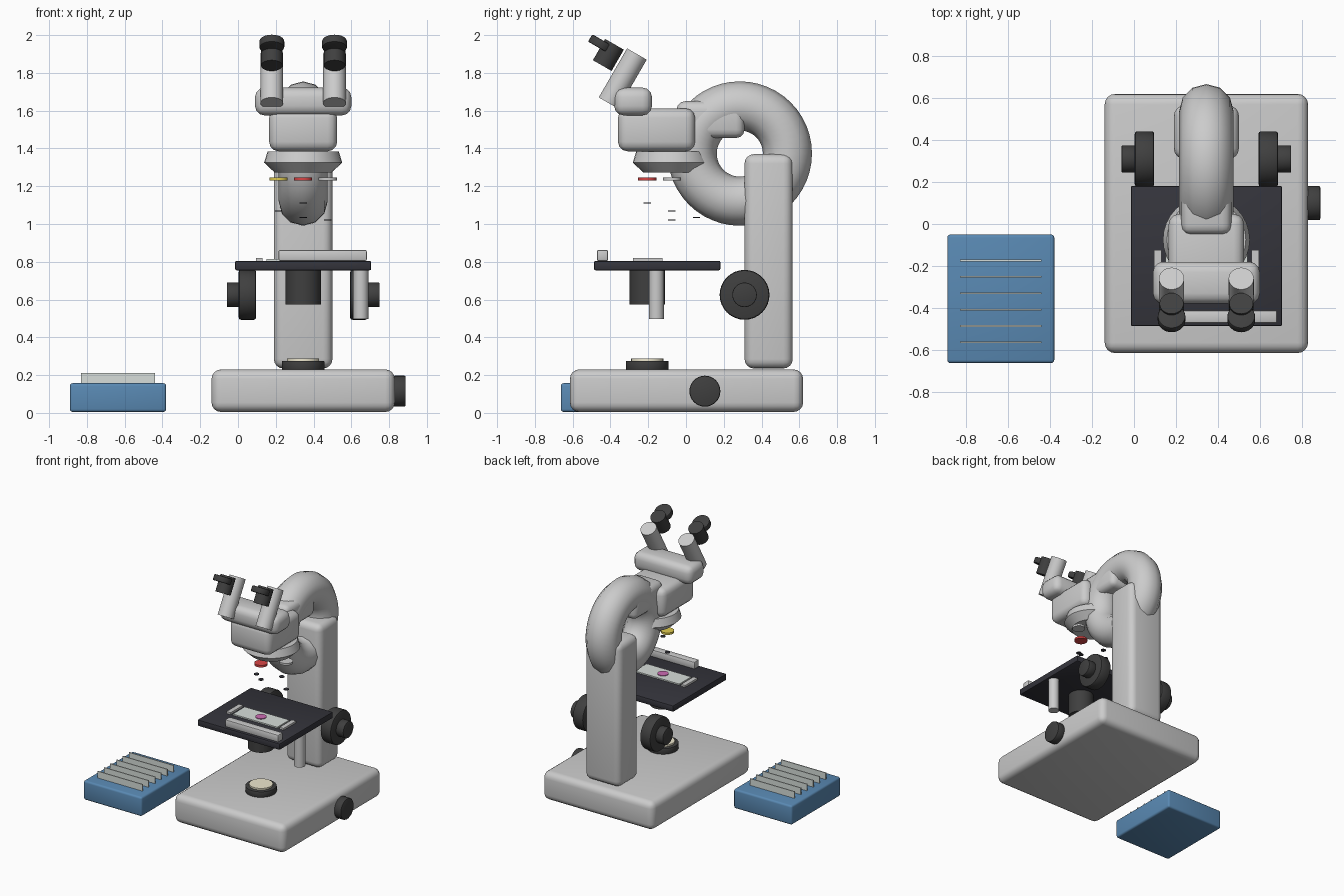
import bpy, bmesh, math
from mathutils import Matrix

if "Cube" in bpy.data.objects:
    bpy.data.objects.remove(bpy.data.objects["Cube"])

CX = 0.345          # microscope centre line
AX = -0.205         # optical axis depth


def mat(name, r, g, b):
    m = bpy.data.materials.new(name)
    m.diffuse_color = (r, g, b, 1)
    m.use_nodes = True
    m.node_tree.nodes["Principled BSDF"].inputs["Base Color"].default_value = m.diffuse_color
    return m


DARK = mat("dark_plastic", 0.05, 0.05, 0.05)
STAGE = mat("stage_black", 0.035, 0.035, 0.045)
BLUE = mat("tray_blue", 0.1, 0.25, 0.45)
GLASS = mat("glass", 0.68, 0.73, 0.7)
CREAM = mat("cream", 0.85, 0.8, 0.62)
RED = mat("red", 0.7, 0.06, 0.06)
YELLOW = mat("yellow", 0.75, 0.6, 0.08)
PINK = mat("stain_pink", 0.6, 0.15, 0.45)


def finish(bm, name, material=None, bevel=0, segments=3):
    me = bpy.data.meshes.new(name)
    bmesh.ops.recalc_face_normals(bm, faces=bm.faces)
    bm.to_mesh(me)
    bm.free()
    ob = bpy.data.objects.new(name, me)
    bpy.context.collection.objects.link(ob)
    if material:
        me.materials.append(material)
    if bevel:
        b = ob.modifiers.new("bevel", 'BEVEL')
        b.width, b.segments, b.limit_method = bevel, segments, 'ANGLE'
    bpy.ops.object.select_all(action='DESELECT')
    ob.select_set(True)
    bpy.context.view_layer.objects.active = ob
    if bevel:
        bpy.ops.object.modifier_apply(modifier="bevel")
    bpy.ops.object.shade_smooth_by_angle(angle=math.radians(35))
    return ob


def box(name, x, y, z, material=None, bevel=0, segments=3):
    """Box from (min, max) ranges."""
    bm = bmesh.new()
    bmesh.ops.create_cube(bm, size=1)
    for v in bm.verts:
        for i, (a, b) in enumerate((x, y, z)):
            v.co[i] = (a + b) / 2 + v.co[i] * (b - a)
    return finish(bm, name, material, bevel, segments)


def cyl(name, loc, r, h, material=None, axis='Z', tilt=0, bevel=0, r2=None):
    """Cylinder centred at loc; tilt leans the top towards +y."""
    bm = bmesh.new()
    rot = Matrix.Rotation(math.pi / 2, 4, 'Y') if axis == 'X' else Matrix.Rotation(-tilt, 4, 'X')
    bmesh.ops.create_cone(bm, cap_ends=True, segments=32, radius1=r, radius2=r2 or r, depth=h,
                          matrix=Matrix.Translation(loc) @ rot)
    return finish(bm, name, material, bevel, 2)


def lathe(name, loc, profile, steps=32):
    bm = bmesh.new()
    vs = [bm.verts.new((r, 0, z)) for r, z in profile]
    es = [bm.edges.new(p) for p in zip(vs, vs[1:])]
    bmesh.ops.spin(bm, geom=vs + es, axis=(0, 0, 1), cent=(0, 0, 0), angle=math.tau, steps=steps)
    bmesh.ops.remove_doubles(bm, verts=bm.verts, dist=1e-4)
    bmesh.ops.translate(bm, verts=bm.verts, vec=loc)
    return finish(bm, name)


# Stand: base, column, ring-shaped arm, arm-to-head link
box("base", (-0.14, 0.83), (-0.615, 0.62), (0.005, 0.23), bevel=0.05, segments=4)
box("column", (0.19, 0.5), (0.31, 0.565), (0.235, 1.37), bevel=0.05, segments=4)
bpy.ops.mesh.primitive_torus_add(major_segments=48, minor_segments=12, major_radius=0.252,
                                 minor_radius=0.13, location=(CX, 0.285, 1.373),
                                 rotation=(0, math.pi / 2, 0))
bpy.context.object.name = "arm"
bpy.ops.object.shade_smooth_by_angle(angle=math.radians(40))
box("arm_link", (CX - 0.12, CX + 0.12), (-0.05, 0.31), (1.455, 1.65), bevel=0.045)

# Head and binocular block
box("head", (0.165, 0.525), (-0.36, 0.048), (1.385, 1.612), bevel=0.05)
box("binocular_block", (0.09, 0.6), (-0.38, -0.18), (1.575, 1.722), bevel=0.05)
for side, s in (("left", -1), ("right", 1)):
    x, t = CX + s * 0.166, math.radians(30)
    cyl(side + "_eye_tube", (x, -0.335, 1.77), 0.06, 0.30, tilt=t)
    cyl(side + "_eyepiece", (x, -0.411, 1.895), 0.057, 0.13, DARK, tilt=t)
    cyl(side + "_eyecup", (x, -0.45, 1.952), 0.066, 0.045, DARK, tilt=t, bevel=0.006)

# Nosepiece with objective rings and tip lenses
NY = -0.075
lathe("nosepiece", (CX, NY, 0),
      [(0, 1.272), (0.15, 1.272), (0.207, 1.325), (0.188, 1.385), (0, 1.385)])
for name, dx, dy, z, m in (("red", 0, -0.13, 1.112, RED), ("yellow", -0.13, 0, 1.07, YELLOW),
                           ("grey", 0.13, 0, 1.02, None), ("back", 0, 0.13, 1.035, None)):
    cyl(name + "_objective_ring", (CX + dx, NY + dy, 1.237), 0.048, 0.016, m)
    cyl(name + "_objective_lens", (CX + dx, NY + dy, z), 0.019, 0.005, STAGE)

# Stage, condenser and stage control
box("stage", (-0.015, 0.705), (-0.487, 0.182), (0.755, 0.805), STAGE, bevel=0.008, segments=2)
box("slide_holder_bar", (0.215, 0.682), (-0.472, -0.412), (0.805, 0.862), bevel=0.008, segments=2)
box("slide", (CX - 0.195, CX + 0.195), (-0.28, -0.13), (0.805, 0.815), GLASS)
cyl("specimen", (CX, AX, 0.817), 0.04, 0.006, PINK)
for side, s in (("left", -1), ("right", 1)):
    x = CX + s * 0.232
    box(side + "_slide_clip", (x - 0.018, x + 0.018), (-0.28, -0.125), (0.805, 0.82))
cyl("condenser", (CX, AX, 0.665), 0.094, 0.18, DARK)
cyl("stage_control_rod", (0.65, -0.157, 0.627), 0.04, 0.262)

# Focus knobs on both sides
for side, s in (("left", -1), ("right", 1)):
    cyl(side + "_coarse_knob", (CX + s * 0.295, 0.31, 0.625), 0.132, 0.093, DARK, 'X', bevel=0.012)
    cyl(side + "_fine_knob", (CX + s * 0.372, 0.31, 0.625), 0.065, 0.065, DARK, 'X', bevel=0.005)

# Lamp and brightness dial on the base
cyl("lamp_housing", (CX, AX, 0.252), 0.113, 0.048, DARK, bevel=0.006)
cyl("lamp_lens", (CX, AX, 0.28), 0.085, 0.018, CREAM)
cyl("brightness_dial", (0.855, 0.1, 0.115), 0.082, 0.066, DARK, 'X', bevel=0.008)

# Slide tray with standing slides
box("slide_tray", (-0.89, -0.38), (-0.663, -0.05), (0.005, 0.157), BLUE, bevel=0.015)
for i in range(6):
    y = -0.174 - i * 0.078
    box("tray_slide_%d" % (i + 1), (-0.83, -0.44), (y - 0.004, y + 0.004), (0.06, 0.21), GLASS)
